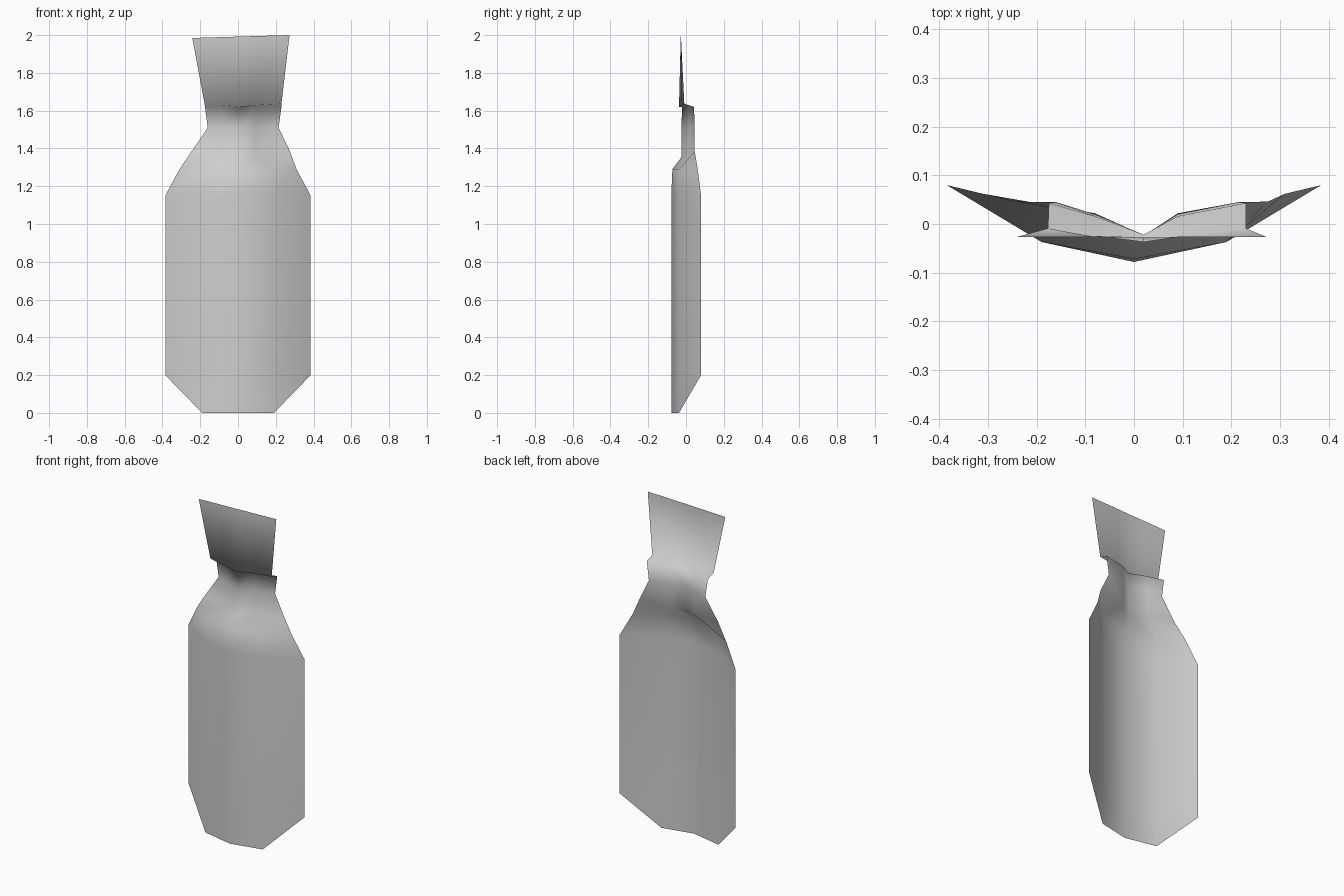
import bpy
import bmesh

cube = bpy.data.objects.get("Cube")
if cube:
    bpy.data.objects.remove(cube, do_unlink=True)

# One plain grey material
grey = bpy.data.materials.new("plain grey")
grey.use_nodes = True
colour = (0.62, 0.62, 0.62, 1)
grey.diffuse_color = colour
grey.node_tree.nodes["Principled BSDF"].inputs["Base Color"].default_value = colour


def body_row(edge_x, edge_y, edge_z, mid_y, mid_z):
    """Symmetric shallow V section of the large lower plate."""
    inner_z = (edge_z + mid_z) / 2
    return [(-edge_x, edge_y, edge_z), (-0.19, -0.037, inner_z), (0, mid_y, mid_z),
            (0.19, -0.037, inner_z), (edge_x, edge_y, edge_z)]


def neck_row(left, right, edge_y, inner_y, mid_y, edge_z, mid_z):
    """Slightly offset section of the neck and the upper flap."""
    inner_z = (edge_z + mid_z) / 2
    return [(left, edge_y, edge_z), (-0.08, inner_y, inner_z), (0.02, mid_y, mid_z),
            (0.09, inner_y, inner_z), (right, edge_y, edge_z)]


rows = [
    # lower plate with cut corners
    body_row(0.19, -0.037, 0, -0.078, 0),
    body_row(0.385, 0.08, 0.2, -0.078, 0.2),
    body_row(0.385, 0.08, 1.15, -0.078, 1.15),
    body_row(0.31, 0.062, 1.29, -0.072, 1.29),
    # shoulder step and neck
    neck_row(-0.245, 0.275, 0.046, 0.022, -0.024, 1.385, 1.355),
    neck_row(-0.16, 0.215, 0.045, 0.02, -0.023, 1.51, 1.51),
    neck_row(-0.175, 0.23, 0.043, 0.016, -0.022, 1.62, 1.62),
    # ledge and upper flap
    neck_row(-0.177, 0.23, -0.009, -0.024, -0.037, 1.637, 1.62),
    neck_row(-0.242, 0.273, -0.027, -0.027, -0.028, 1.99, 1.99),
]
# The flap's top edge rises towards the left
rows[-1] = [(x, y, 1.992 + 0.03 * x) for x, y, z in rows[-1]]

# Loft the sections into one open sheet
bm = bmesh.new()
grid = [[bm.verts.new(p) for p in row] for row in rows]
for low, high in zip(grid, grid[1:]):
    for i in range(len(low) - 1):
        bm.faces.new((low[i], low[i + 1], high[i + 1], high[i]))
bmesh.ops.remove_doubles(bm, verts=bm.verts, dist=0.0005)
for face in bm.faces:
    face.smooth = True

mesh = bpy.data.meshes.new("folded_sheet")
bm.to_mesh(mesh)
bm.free()
mesh.materials.append(grey)
sheet = bpy.data.objects.new("folded_sheet", mesh)
bpy.context.collection.objects.link(sheet)
